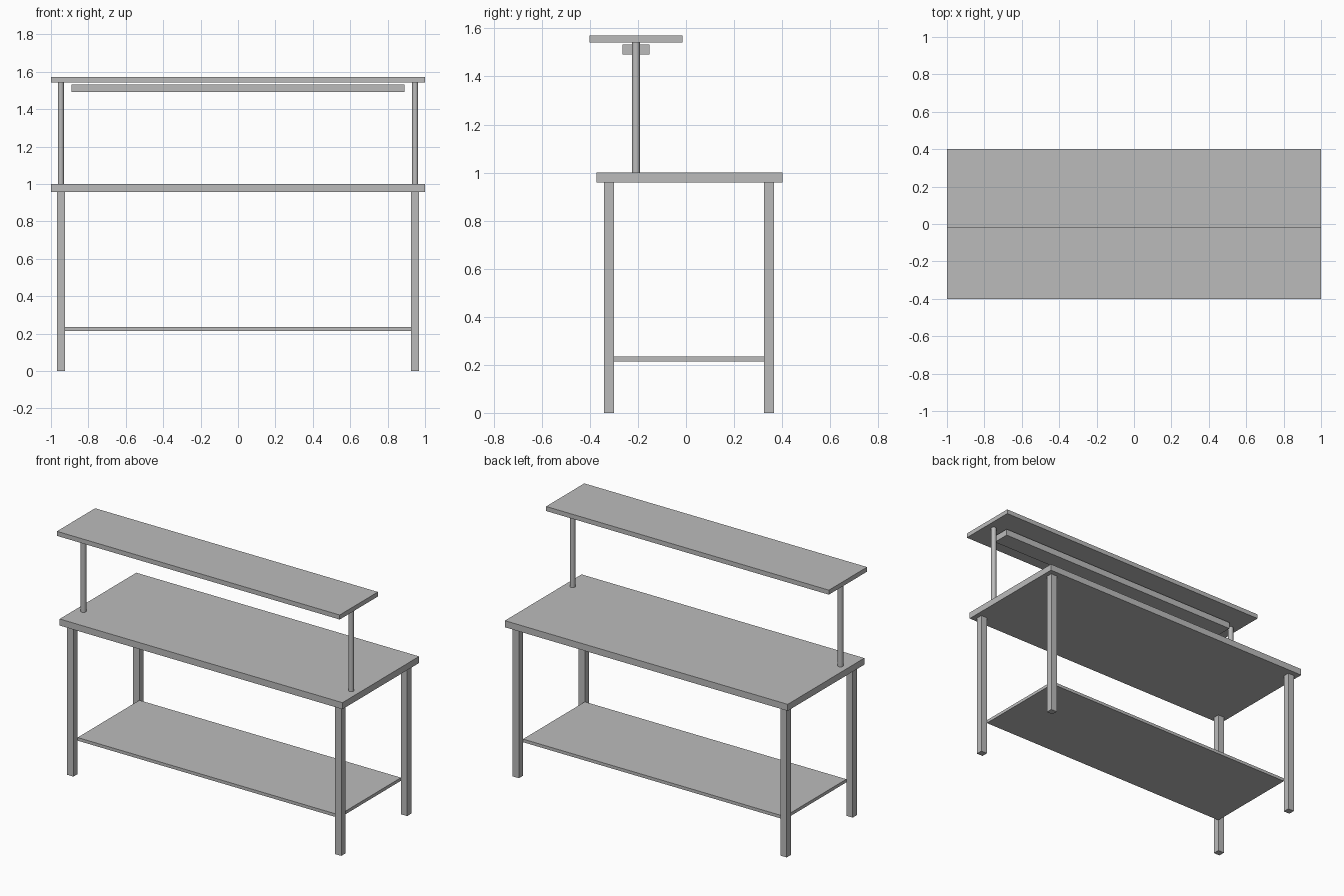
import bpy
import math

default = bpy.data.objects.get("Cube")
if default:
    bpy.data.objects.remove(default, do_unlink=True)

# Single grey metal colour
steel = bpy.data.materials.new("grey_steel")
steel.use_nodes = True
GREY = (0.5, 0.5, 0.5, 1.0)
steel.diffuse_color = GREY
steel.node_tree.nodes["Principled BSDF"].inputs["Base Color"].default_value = GREY


def box(name, x, y, z):
    """Box spanning the given (low, high) ranges."""
    spans = (x, y, z)
    bpy.ops.mesh.primitive_cube_add(size=1, location=[(a + b) / 2 for a, b in spans])
    ob = bpy.context.object
    ob.name = name
    ob.scale = [b - a for a, b in spans]
    bpy.ops.object.transform_apply(location=False, rotation=False, scale=True)
    ob.data.materials.append(steel)
    return ob


def post(name, x, y, z, radius):
    """Round upright spanning a height range."""
    bpy.ops.mesh.primitive_cylinder_add(
        vertices=32, radius=radius, depth=z[1] - z[0], location=(x, y, sum(z) / 2))
    ob = bpy.context.object
    ob.name = name
    ob.data.materials.append(steel)
    bpy.ops.object.shade_smooth_by_angle(angle=math.radians(40))
    return ob


LEG_IN, LEG_OUT = 0.925, 0.969
FRONT_LEG = (-0.341, -0.299)
BACK_LEG = (0.325, 0.367)
SHELF_Y = -0.208

# Bench: worktop and lower shelf fitted between the legs
box("worktop", (-1, 1), (-0.373, 0.401), (0.958, 1.0))
box("lower_shelf", (-LEG_IN, LEG_IN), (FRONT_LEG[1], BACK_LEG[0]), (0.214, 0.234))

# Legs and round shelf posts, mirrored left and right
for side, s in (("left", 1), ("right", -1)):
    leg_x = sorted((s * LEG_IN, s * LEG_OUT))
    box(f"front_leg_{side}", leg_x, FRONT_LEG, (0, 0.958))
    box(f"back_leg_{side}", leg_x, BACK_LEG, (0, 0.958))
    post(f"shelf_post_{side}", s * 0.947, SHELF_Y, (1.0, 1.542), 0.016)

# Overshelf with the bar hung just below it
box("overshelf", (-1, 1), (SHELF_Y - 0.193, SHELF_Y + 0.193), (1.542, 1.571))
box("under_shelf_bar", (-0.89, 0.89), (SHELF_Y - 0.056, SHELF_Y + 0.056), (1.491, 1.533))
